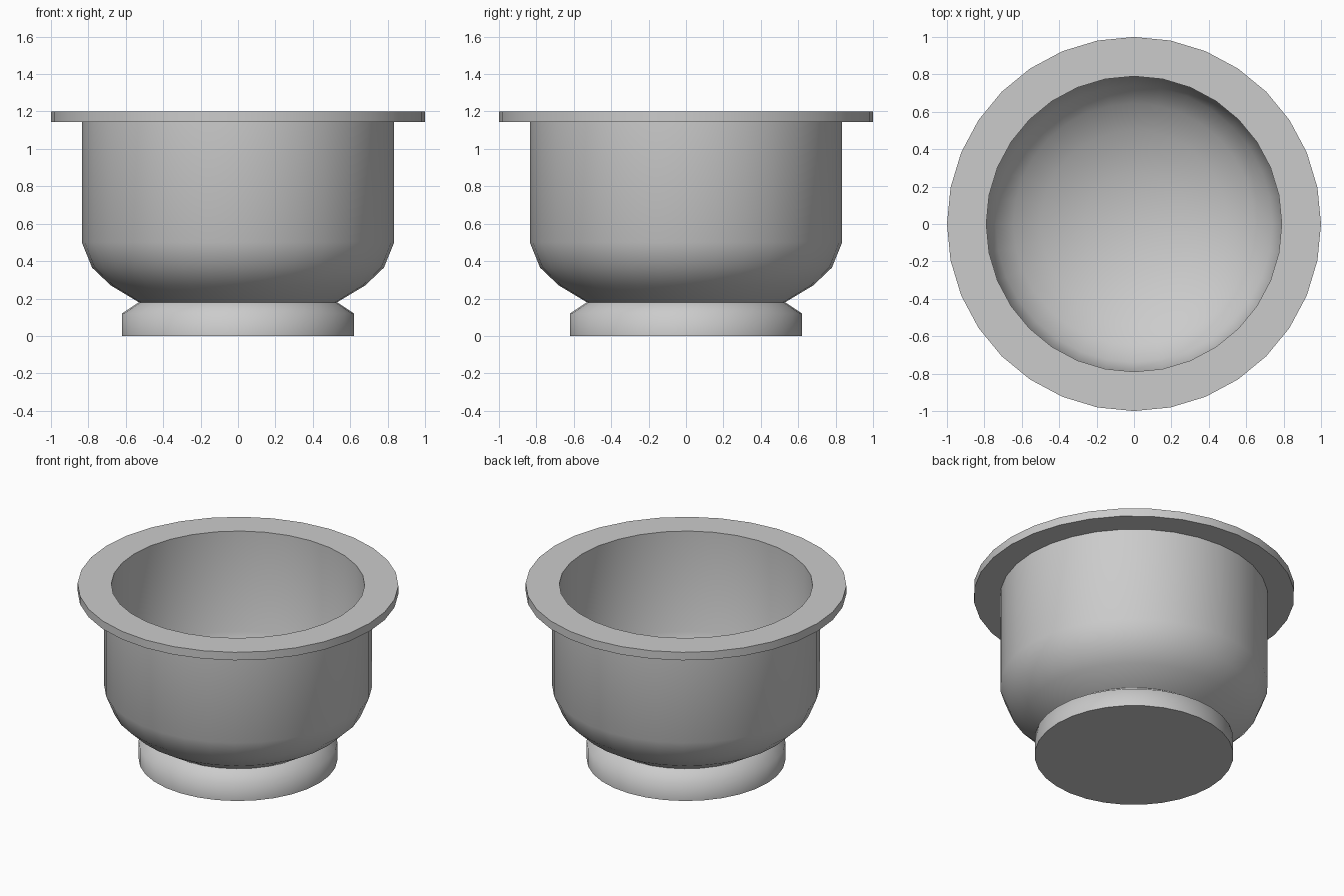
import bpy, bmesh, math

if "Cube" in bpy.data.objects:
    bpy.data.objects.remove(bpy.data.objects["Cube"])

SIDES = 32


def lathe(name, profile):
    """Revolve (radius, z) points about z; zero radius makes a pole."""
    bm = bmesh.new()
    rings = []
    for r, z in profile:
        if r == 0:
            rings.append([bm.verts.new((0, 0, z))] * SIDES)
        else:
            rings.append([bm.verts.new((r * math.cos(2 * math.pi * i / SIDES),
                                        r * math.sin(2 * math.pi * i / SIDES), z))
                          for i in range(SIDES)])
    for a, b in zip(rings, rings[1:]):
        for i in range(SIDES):
            j = (i + 1) % SIDES
            bm.faces.new(list(dict.fromkeys((a[i], a[j], b[j], b[i]))))
    mesh = bpy.data.meshes.new(name)
    bm.to_mesh(mesh)
    bm.free()
    obj = bpy.data.objects.new(name, mesh)
    bpy.context.collection.objects.link(obj)
    bpy.ops.object.select_all(action='DESELECT')
    obj.select_set(True)
    bpy.context.view_layer.objects.active = obj
    bpy.ops.object.shade_smooth_by_angle(angle=math.radians(62))
    return obj


# Bowl: outer wall, wide flat rim, then inner wall down to the floor
lathe("bowl", [
    (0, 0.06), (0.3, 0.09), (0.53, 0.18), (0.68, 0.27), (0.78, 0.365),
    (0.835, 0.5), (0.835, 1.145), (1.0, 1.145), (1.0, 1.2), (0.79, 1.2),
    (0.79, 0.51), (0.74, 0.385), (0.645, 0.295), (0.5, 0.21),
    (0.27, 0.135), (0, 0.11)])

# Foot: solid base with a sloped shoulder meeting the bowl
lathe("foot", [(0, 0), (0.62, 0), (0.62, 0.12), (0.53, 0.18)])
